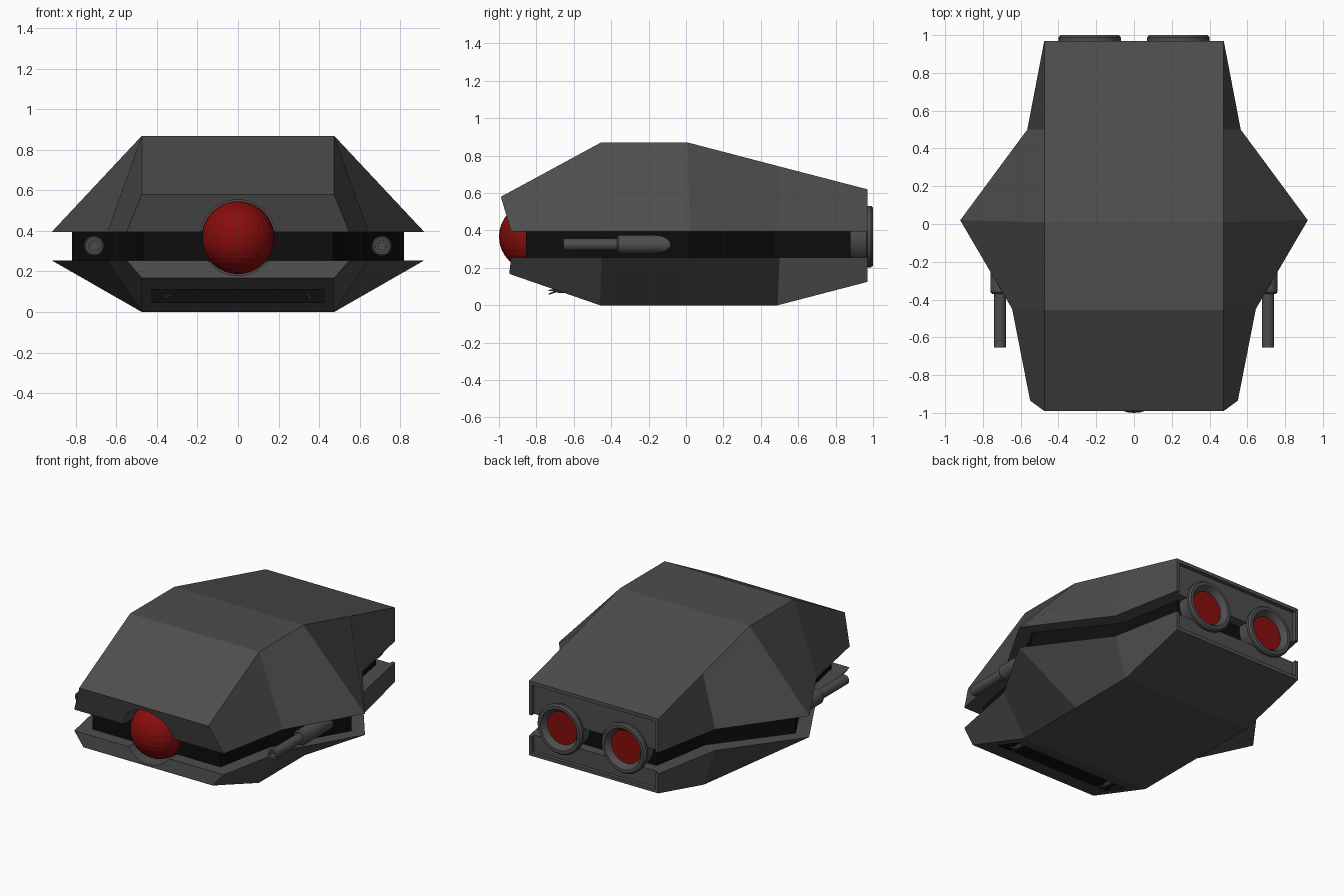
import bpy, bmesh, math
from mathutils import Vector

if "Cube" in bpy.data.objects:
    bpy.data.objects.remove(bpy.data.objects["Cube"])


def material(name, rgb):
    m = bpy.data.materials.new(name)
    m.diffuse_color = (*rgb, 1)
    m.use_nodes = True
    m.node_tree.nodes["Principled BSDF"].inputs["Base Color"].default_value = m.diffuse_color
    return m


GREY = material("dark grey", (0.075, 0.075, 0.075))
BLACK = material("black", (0.004, 0.004, 0.004))
RED = material("red", (0.24, 0.004, 0.004))


def make(name, bm, mat, smooth=False):
    bmesh.ops.recalc_face_normals(bm, faces=bm.faces)
    me = bpy.data.meshes.new(name)
    bm.to_mesh(me)
    bm.free()
    ob = bpy.data.objects.new(name, me)
    bpy.context.collection.objects.link(ob)
    me.materials.append(mat)
    if smooth:
        bpy.ops.object.select_all(action='DESELECT')
        ob.select_set(True)
        bpy.context.view_layer.objects.active = ob
        bpy.ops.object.shade_smooth_by_angle(angle=math.radians(30))
    return ob


def hull(name, rim, rim_z, ridge, ridge_x, mat):
    """Symmetric solid: a wide rim joined station by station to a ridge of (y, z)."""
    bm = bmesh.new()
    side = {}
    for s in (1, -1):
        side[s] = ([bm.verts.new((s * x, y, rim_z)) for x, y in rim],
                   [bm.verts.new((s * (ridge_x or rim[i][0]), y, z)) for i, (y, z) in enumerate(ridge)])
    (ra, ta), (rb, tb) = side[1], side[-1]
    for i in range(len(rim) - 1):
        bm.faces.new((ra[i], ra[i + 1], ta[i + 1], ta[i]))
        bm.faces.new((rb[i], rb[i + 1], tb[i + 1], tb[i]))
        bm.faces.new((ta[i], ta[i + 1], tb[i + 1], tb[i]))
    for k in (0, -1):
        bm.faces.new((ra[k], ta[k], tb[k], rb[k]))
    bm.faces.new(ra + rb[::-1])
    return make(name, bm, mat)


def box(name, lo, hi, mat):
    bm = bmesh.new()
    bmesh.ops.create_cube(bm, size=1)
    for v in bm.verts:
        v.co = [l + (c + 0.5) * (h - l) for l, h, c in zip(lo, hi, v.co)]
    return make(name, bm, mat)


def lathe(name, profile, x, z, mat, n=32):
    """Turn a profile of (radius, y) about an axis along y; ends are capped."""
    bm = bmesh.new()
    rings = [[bm.verts.new((x + r * math.cos(2 * math.pi * i / n), y,
                            z + r * math.sin(2 * math.pi * i / n))) for i in range(n)]
             for r, y in profile]
    for a, b in zip(rings, rings[1:]):
        for i in range(n):
            j = (i + 1) % n
            bm.faces.new((a[i], a[j], b[j], b[i]))
    bm.faces.new(rings[0])
    bm.faces.new(rings[-1])
    return make(name, bm, mat, True)


def cut(target, cutter):
    m = target.modifiers.new("cut", 'BOOLEAN')
    m.operation, m.solver, m.material_mode = 'DIFFERENCE', 'EXACT', 'TRANSFER'
    m.object = cutter
    bpy.context.view_layer.objects.active = target
    bpy.ops.object.modifier_apply(modifier=m.name)
    bpy.data.objects.remove(cutter)


# Upper and lower armour shells, and the dark core showing in the gap
RIM = [(0.55, -0.935), (0.645, -0.45), (0.92, 0.02), (0.565, 0.5), (0.475, 0.97)]
upper = hull("upper_shell", RIM, 0.395,
             [(-0.99, 0.58), (-0.455, 0.87), (0.01, 0.87), (0.5, 0.742), (0.97, 0.62)], 0.475, GREY)
lower = hull("lower_shell", RIM, 0.255,
             [(-0.945, 0.168), (-0.46, 0), (0.02, 0), (0.49, 0), (0.97, 0.125)], 0.475, GREY)
CORE = [(0.47, -0.855), (0.55, -0.45), (0.82, 0.02), (0.47, 0.47), (0.4, 0.88)]
core = hull("core_band", CORE, 0.25, [(y, 0.4) for x, y in CORE], None, BLACK)

# Eye socket notches and the recessed rear panel in both shells
EYE_Z = 0.367
for shell in (upper, lower):
    cut(shell, lathe("socket_cutter", [(0.187, -1.1), (0.187, -0.72)], 0, EYE_Z, GREY, 48))
    cut(shell, box("rear_cutter", (-0.455, 0.945, 0.148), (0.455, 1.1, 0.597), GREY))

# Slot under the nose with black walls
cut(lower, box("slot_cutter", (-0.425, -0.787, -0.1), (0.425, -0.594, 0.11), BLACK))

# Eye
bm = bmesh.new()
bmesh.ops.create_uvsphere(bm, u_segments=32, v_segments=16, radius=0.18)
bmesh.ops.translate(bm, vec=(0, -0.82, EYE_Z), verts=bm.verts)
make("eye", bm, RED)

for s, label in ((1, "right"), (-1, "left")):
    # Side gun: hollow barrel and thicker body running into the core
    lathe(label + "_gun_barrel", [(0.018, -0.6), (0.018, -0.655), (0.032, -0.655), (0.032, -0.34)],
          s * 0.71, 0.325, GREY, 24)
    lathe(label + "_gun_body", [(0.042, -0.37), (0.05, -0.36), (0.05, 0.0)], s * 0.71, 0.325, GREY, 24)

    # Engine nozzle with glowing disc
    lathe(label + "_engine_nozzle",
          [(0.145, 0.86), (0.145, 0.965), (0.165, 0.97), (0.165, 0.988), (0.155, 1.0),
           (0.135, 1.0), (0.122, 0.985), (0.108, 0.96)], s * 0.235, EYE_Z, GREY)
    lathe(label + "_engine_glow", [(0.109, 0.959), (0.109, 0.963)], s * 0.235, EYE_Z, RED)

    # Small folded claw in the slot: a wrist and three fingers
    lathe(label + "_claw_wrist", [(0.016, -0.59), (0.016, -0.68), (0.01, -0.69)],
          s * 0.35, 0.08, GREY, 10)
    bm = bmesh.new()
    for k in range(3):
        a = 2 * math.pi * k / 3 + (0 if s < 0 else math.pi)
        out = Vector((math.cos(a), 0, math.sin(a)))
        d = (out * 0.5 + Vector((0, -1, 0))).normalized()
        f = bmesh.ops.create_cone(bm, segments=6, radius1=0.008, radius2=0.003, depth=0.06,
                                  cap_ends=True)
        q = Vector((0, 0, 1)).rotation_difference(d)
        for v in f["verts"]:
            v.co = q @ v.co + Vector((s * 0.35, -0.685, 0.08)) + d * 0.025
    make(label + "_claw_fingers", bm, GREY)
